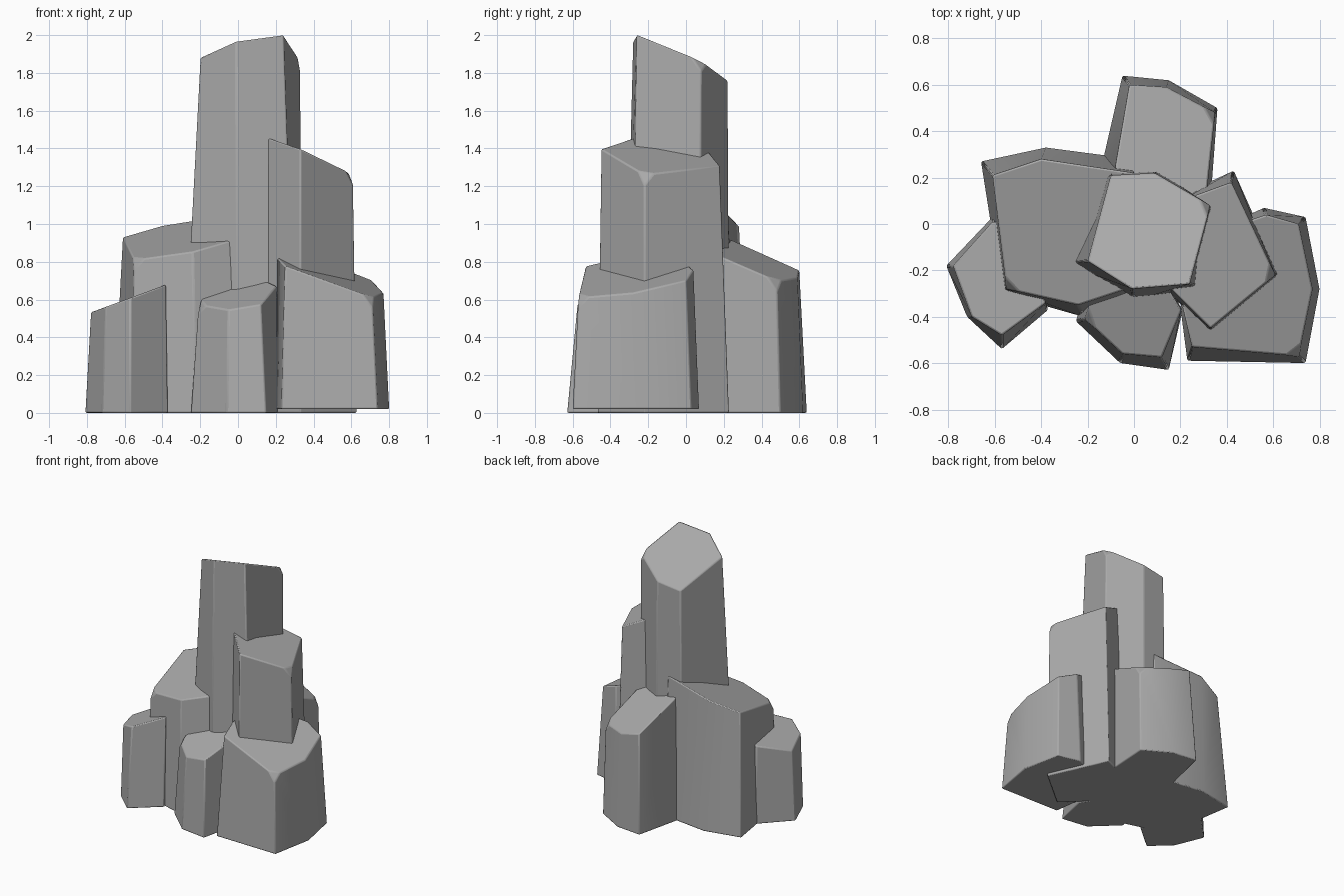
import bpy, bmesh

if "Cube" in bpy.data.objects:
    bpy.data.objects.remove(bpy.data.objects["Cube"], do_unlink=True)

stone = bpy.data.materials.new("grey stone")
stone.use_nodes = True
stone.diffuse_color = (0.4, 0.4, 0.4, 1)
stone.node_tree.nodes["Principled BSDF"].inputs["Base Color"].default_value = (0.4, 0.4, 0.4, 1)


def column(name, base, top, plane, chips=(), floor=0.0):
    """Tapered stone column: base outline, top outline cut by a tilted plane
    (height at origin, x slope, y slope), with some top corners chipped off."""
    h, sx, sy = plane
    bm = bmesh.new()
    low = [bm.verts.new((x, y, floor)) for x, y in base]
    high = [bm.verts.new((x, y, h + sx * x + sy * y)) for x, y in top]
    n = len(low)
    bm.faces.new(low)
    bm.faces.new(high)
    for i in range(n):
        j = (i + 1) % n
        bm.faces.new((low[i], low[j], high[j], high[i]))
    # broken corners
    if chips:
        bmesh.ops.bevel(bm, geom=[high[i] for i in chips], offset=0.055,
                        segments=1, affect='VERTICES')
    bmesh.ops.recalc_face_normals(bm, faces=bm.faces)
    mesh = bpy.data.meshes.new(name)
    bm.to_mesh(mesh)
    bm.free()
    obj = bpy.data.objects.new(name, mesh)
    bpy.context.collection.objects.link(obj)
    mesh.materials.append(stone)
    # worn edges
    bev = obj.modifiers.new("worn edges", 'BEVEL')
    bev.width = 0.008
    bev.segments = 2
    bev.limit_method = 'ANGLE'
    bpy.ops.object.select_all(action='DESELECT')
    obj.select_set(True)
    bpy.context.view_layer.objects.active = obj
    bpy.ops.object.shade_smooth_by_angle()


# outlines run counter-clockwise seen from above
column("tall_column",
       [(-.30, -.17), (0, -.33), (.31, -.29), (.34, .07), (.1, .23), (-.12, .22)],
       [(-.2, -.16), (-.01, -.28), (.24, -.26), (.33, .08), (.09, .22), (-.1, .21)],
       (1.844, .17, -.45), chips=(3,))

column("right_middle_column",
       [(.13, -.28), (.33, -.47), (.63, -.22), (.43, .23), (.15, .1)],
       [(.16, -.28), (.33, -.45), (.61, -.22), (.42, .18), (.2, .1)],
       (1.5, -.42, -.08), chips=(2,))

column("left_column",
       [(-.57, -.3), (-.22, -.4), (0, -.32), (0, .28), (-.38, .33), (-.66, .27)],
       [(-.55, -.28), (-.24, -.35), (0, -.27), (0, .22), (-.4, .28), (-.61, .21)],
       (.996, .2, .27), chips=(0,))

column("left_front_column",
       [(-.81, -.18), (-.72, -.4), (-.57, -.54), (-.37, -.37), (-.5, 0), (-.61, .03)],
       [(-.78, -.18), (-.7, -.4), (-.57, -.48), (-.38, -.34), (-.5, 0), (-.61, .01)],
       (.82, .37, 0))

column("front_column",
       [(-.25, -.42), (-.06, -.6), (.15, -.63), (.21, -.37), (.1, -.2), (-.2, -.2)],
       [(-.21, -.41), (-.05, -.56), (.12, -.575), (.205, -.37), (.1, -.2), (-.15, -.2)],
       (.78, .2, .4), chips=(0,))

column("right_front_column",
       [(.2, -.36), (.23, -.59), (.74, -.6), (.8, -.28), (.74, .03), (.56, .07), (.3, -.05)],
       [(.21, -.36), (.25, -.53), (.71, -.57), (.77, -.28), (.71, 0), (.57, .04), (.3, -.05)],
       (.95, -.35, .16), chips=(2,), floor=.02)

column("back_column",
       [(-.1, .1), (.33, .1), (.36, .5), (.15, .62), (-.05, .64), (-.14, .25)],
       [(-.05, .1), (.31, .1), (.35, .48), (.14, .59), (-.02, .6), (-.08, .25)],
       (.99, -.28, -.4), chips=(2,))
